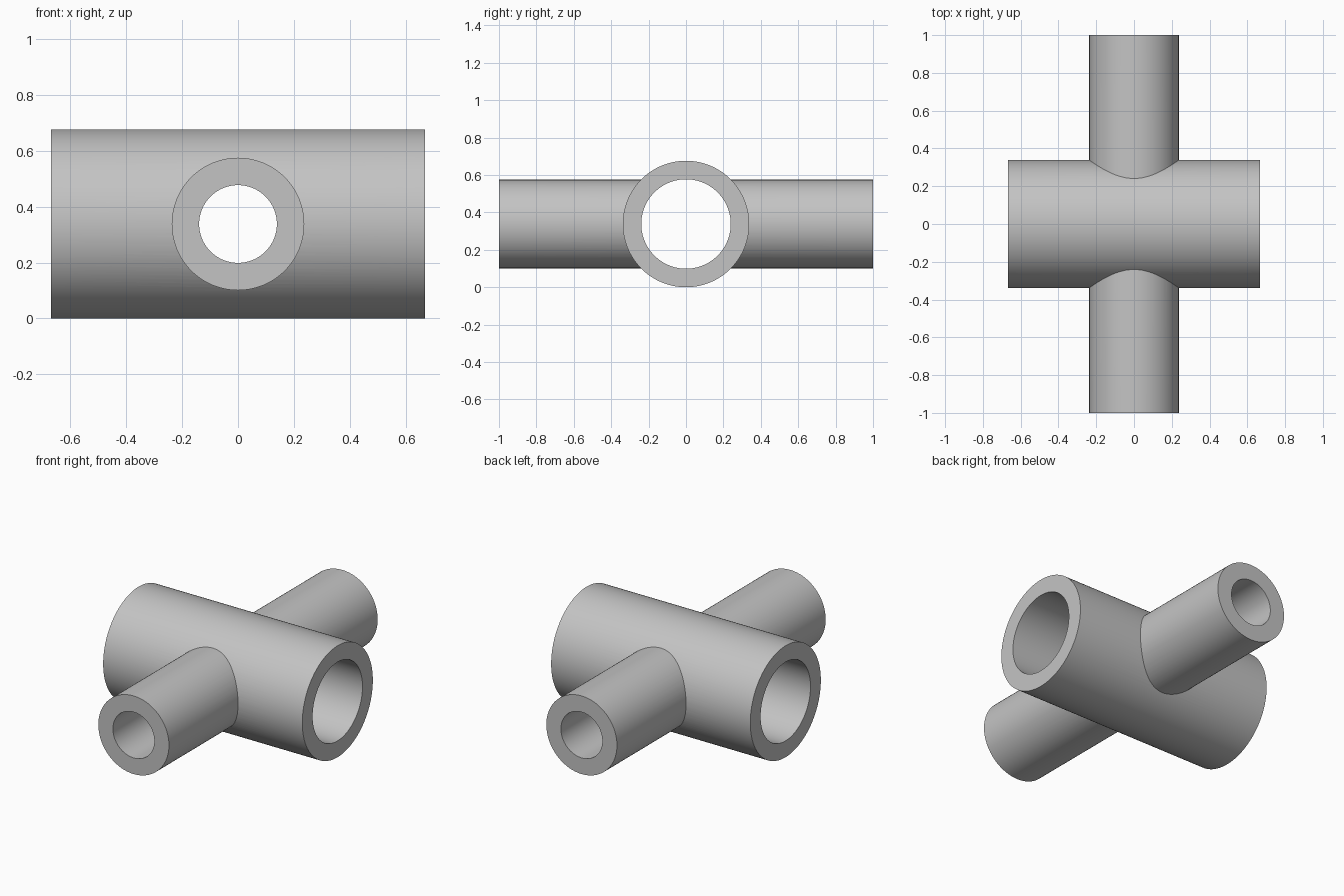
import bpy
from math import pi, radians

old = bpy.data.objects.get("Cube")
if old:
    bpy.data.objects.remove(old, do_unlink=True)

# Overall sizes
AXIS_Z = 0.338
MAIN_R, MAIN_BORE, MAIN_LEN = 0.338, 0.239, 1.336
BRANCH_R, BRANCH_BORE, BRANCH_LEN = 0.237, 0.139, 2.0

grey = bpy.data.materials.new("plain grey")
grey.use_nodes = True
colour = (0.55, 0.55, 0.55, 1)
grey.diffuse_color = colour
grey.node_tree.nodes["Principled BSDF"].inputs["Base Color"].default_value = colour


def rod(name, radius, length, rotation):
    """Solid round bar centred on the shared axis height."""
    bpy.ops.mesh.primitive_cylinder_add(
        vertices=128, radius=radius, depth=length,
        location=(0, 0, AXIS_Z), rotation=rotation)
    obj = bpy.context.object
    obj.name = name
    obj.data.materials.append(grey)
    return obj


def combine(target, tool, operation):
    """Apply a boolean and discard the tool."""
    mod = target.modifiers.new(operation.lower(), 'BOOLEAN')
    mod.object, mod.operation, mod.solver = tool, operation, 'EXACT'
    bpy.context.view_layer.objects.active = target
    bpy.ops.object.modifier_apply(modifier=mod.name)
    bpy.data.objects.remove(tool, do_unlink=True)


ALONG_X = (0, pi / 2, 0)
ALONG_Y = (pi / 2, 0, 0)

# Wide pipe with a narrower pipe crossing through it
fitting = rod("cross_pipe_fitting", MAIN_R, MAIN_LEN, ALONG_X)
combine(fitting, rod("branch_pipe", BRANCH_R, BRANCH_LEN, ALONG_Y), 'UNION')

# Bores running right through both directions
combine(fitting, rod("main_bore", MAIN_BORE, MAIN_LEN + 0.2, ALONG_X), 'DIFFERENCE')
combine(fitting, rod("branch_bore", BRANCH_BORE, BRANCH_LEN + 0.2, ALONG_Y), 'DIFFERENCE')

# Smooth walls, crisp rims and joints
bpy.ops.object.select_all(action='DESELECT')
fitting.select_set(True)
bpy.context.view_layer.objects.active = fitting
bpy.ops.object.shade_smooth_by_angle(angle=radians(30))
